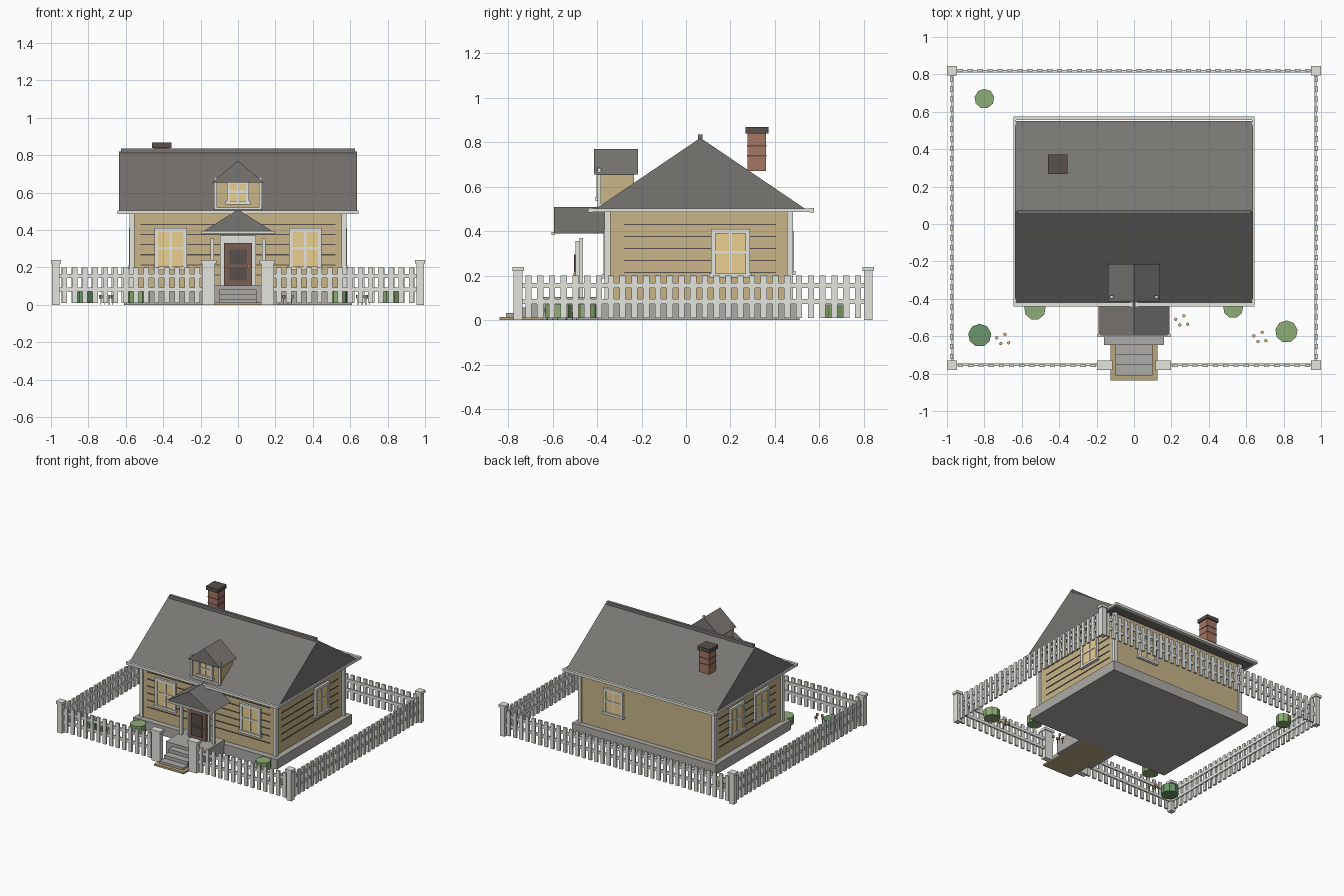
import bpy, bmesh, math
from mathutils import Matrix, Vector

if "Cube" in bpy.data.objects:
    bpy.data.objects.remove(bpy.data.objects["Cube"])

MATS = {}
COL = dict(wall=(0.58, 0.46, 0.25), white=(0.78, 0.78, 0.74), roof=(0.19, 0.18, 0.17), dark=(0.10, 0.08, 0.07),
           stone=(0.42, 0.41, 0.39), glass=(0.82, 0.62, 0.28), door=(0.20, 0.12, 0.09), brick=(0.38, 0.18, 0.13),
           path=(0.50, 0.38, 0.20), leaf=(0.27, 0.42, 0.18), leaf_dark=(0.15, 0.30, 0.15), petal=(0.80, 0.48, 0.22))


def finish(name, bm, color, mat=None):
    """Turn a bmesh into a named, coloured object."""
    if mat:
        bmesh.ops.transform(bm, matrix=mat, verts=bm.verts)
    bmesh.ops.recalc_face_normals(bm, faces=bm.faces)
    me = bpy.data.meshes.new(name)
    bm.to_mesh(me)
    bm.free()
    if color not in MATS:
        MATS[color] = bpy.data.materials.new(color)
        MATS[color].diffuse_color = (*COL[color], 1)
    me.materials.append(MATS[color])
    ob = bpy.data.objects.new(name, me)
    bpy.context.collection.objects.link(ob)
    return ob


def boxes(name, spans, color, mat=None):
    """One object from boxes given as (x0, x1, y0, y1, z0, z1)."""
    bm = bmesh.new()
    for x0, x1, y0, y1, z0, z1 in spans:
        m = Matrix.Translation(((x0 + x1) / 2, (y0 + y1) / 2, (z0 + z1) / 2)) @ \
            Matrix.Diagonal((x1 - x0, y1 - y0, z1 - z0, 1))
        bmesh.ops.create_cube(bm, size=1, matrix=m)
    return finish(name, bm, color, mat)


def gable(name, half, length, rise, mat):
    """Solid triangular roof, gable on local xz, running along local +y."""
    bm = bmesh.new()
    f = bm.faces.new([bm.verts.new(p) for p in ((-half, 0, 0), (half, 0, 0), (0, 0, rise))])
    r = bmesh.ops.extrude_face_region(bm, geom=[f])
    bmesh.ops.translate(bm, vec=(0, length, 0), verts=[v for v in r['geom'] if isinstance(v, bmesh.types.BMVert)])
    bm.faces.ensure_lookup_table()
    if not any(len(g.verts) == 3 and all(abs(v.co.y) < 1e-6 for v in g.verts) for g in bm.faces):
        bm.faces.new([v for v in bm.verts if abs(v.co.y) < 1e-6])
    return finish(name, bm, 'roof', mat)


def face_frame(x, y, angle):
    """Local frame on a wall: x along the wall, -y outward."""
    return Matrix.Translation((x, y, 0)) @ Matrix.Rotation(math.radians(angle), 4, 'Z')


def window(name, mat, w, z0, z1, t=0.02):
    h, zm = w / 2, (z0 + z1) / 2
    boxes(name + "_pane", [(-h + t / 2, h - t / 2, -0.008, 0.005, z0 + t / 2, z1 - t / 2)], 'glass', mat)
    boxes(name + "_frame", [(-h, -h + t, -0.015, 0.005, z0, z1), (h - t, h, -0.015, 0.005, z0, z1),
                            (-h, h, -0.015, 0.005, z1 - t, z1), (-h - 0.008, h + 0.008, -0.02, 0.005, z0 - 0.008, z0 + 0.01),
                            (-0.006, 0.006, -0.013, 0.005, z0, z1), (-h, h, -0.013, 0.005, zm - 0.006, zm + 0.006)],
          'white', mat)


# House body
boxes("foundation", [(-0.61, 0.61, -0.40, 0.51, 0, 0.075)], 'stone')
boxes("walls", [(-0.565, 0.565, -0.355, 0.47, 0.07, 0.5)], 'wall')
boxes("corner_boards", [(x - 0.014, x + 0.014, y - 0.014, y + 0.014, 0.075, 0.495)
                        for x in (-0.567, 0.567) for y in (-0.353, 0.468)], 'white')

# Siding grooves on the front and both sides
rows = [0.16 + 0.054 * i for i in range(6)]
boxes("front_siding", [(-0.52, 0.52, -0.359, -0.35, z - 0.003, z + 0.003) for z in rows], 'dark')
boxes("side_siding", [(s * 0.5645 - 0.0045, s * 0.5645 + 0.0045, -0.28, 0.405, z - 0.003, z + 0.003)
                      for z in rows for s in (-1, 1)], 'dark')

# Windows
for s, side in ((-1, "left"), (1, "right")):
    window(f"front_{side}_window", face_frame(s * 0.36, -0.357, 0), 0.175, 0.195, 0.41)
    window(f"{side}_side_window", face_frame(s * 0.567, 0.2, s * 90), 0.175, 0.2, 0.41)
window("left_side_front_window", face_frame(-0.567, -0.1, -90), 0.175, 0.2, 0.41)
window("back_window", face_frame(0.28, 0.472, 180), 0.165, 0.21, 0.40)

# Main roof with ridge cap and fascia
gable("main_roof", 0.487, 1.27, 0.33, Matrix.Translation((0.635, 0.065, 0.49)) @ Matrix.Rotation(math.pi / 2, 4, 'Z'))
boxes("ridge_cap", [(-0.625, 0.625, 0.053, 0.075, 0.808, 0.836)], 'roof')
boxes("fascia", [(-0.645, 0.645, -0.44, -0.42, 0.485, 0.505), (-0.645, 0.645, 0.555, 0.576, 0.485, 0.505),
                 (-0.645, -0.632, -0.42, 0.555, 0.487, 0.503), (0.632, 0.645, -0.42, 0.555, 0.487, 0.503)], 'white')

# Dormer
boxes("dormer_walls", [(-0.12, 0.12, -0.385, -0.235, 0.505, 0.66)], 'wall')
gable("dormer_roof", 0.138, 0.2, 0.115, Matrix.Translation((0, -0.415, 0.655)))
boxes("dormer_trim", [(s * 0.12 - 0.008, s * 0.12 + 0.008, -0.398, -0.382, 0.515, 0.685) for s in (-1, 1)]
      + [(-0.125, 0.125, -0.4, -0.38, 0.51, 0.522)], 'white')
window("dormer_window", face_frame(0, -0.387, 0), 0.12, 0.545, 0.665, 0.016)

# Chimney
boxes("chimney", [(-0.45, -0.365, 0.276, 0.361, 0.67, 0.842)], 'brick')
boxes("chimney_joints", [(-0.452, -0.363, 0.274, 0.363, z - 0.003, z + 0.003) for z in (0.74, 0.785)], 'dark')
boxes("chimney_cap", [(-0.46, -0.356, 0.267, 0.371, 0.84, 0.868)], 'dark')

# Porch roof, posts and door
gable("porch_roof", 0.19, 0.235, 0.12, Matrix.Translation((0, -0.595, 0.39)))
boxes("porch_fascia", [(-0.197, 0.197, -0.605, -0.59, 0.382, 0.396)], 'white')
boxes("porch_posts", [(s * 0.137 - 0.01, s * 0.137 + 0.01, -0.498, -0.48, 0.10, 0.355) for s in (-1, 1)], 'white')
boxes("door_frame", [(-0.096, -0.073, -0.48, -0.463, 0.10, 0.37), (0.073, 0.096, -0.48, -0.463, 0.10, 0.37),
                     (-0.096, 0.096, -0.48, -0.463, 0.33, 0.37)], 'white')
boxes("door", [(-0.075, 0.075, -0.495, -0.47, 0.105, 0.33)], 'door')
boxes("door_panel", [(-0.047, 0.047, -0.503, -0.49, 0.215, 0.295), (-0.047, 0.047, -0.503, -0.49, 0.13, 0.2)], 'dark')
boxes("door_knob", [(0.052, 0.062, -0.507, -0.49, 0.2, 0.212)], 'petal')

# Stoop, steps and path
boxes("stoop", [(-0.16, 0.16, -0.648, -0.39, 0, 0.105)], 'stone')
for i, (y, z) in enumerate(((-0.70, 0.082), (-0.755, 0.057), (-0.81, 0.032))):
    boxes(f"step_{i + 1}", [(-0.1, 0.1, y, y + 0.06, 0.0, z)], 'stone')
boxes("path", [(-0.125, 0.125, -0.838, -0.39, 0, 0.014)], 'path')


def fence(name, mat, length):
    """Picket run along local +x."""
    n = round(length / 0.0535)
    step = length / n
    boxes(name + "_pickets", [((i + 0.5) * step - 0.014, (i + 0.5) * step + 0.014, -0.01, 0.004, 0.01, 0.2)
                              for i in range(n)], 'white', mat)
    boxes(name + "_rails", [(0, length, -0.004, 0.009, z, z + 0.022) for z in (0.072, 0.144)], 'white', mat)


# Fence runs
fence("front_left_fence", face_frame(-0.955, -0.755, 0), 0.765)
fence("front_right_fence", face_frame(0.19, -0.755, 0), 0.765)
fence("right_fence", face_frame(0.973, -0.735, 90), 1.535)
fence("back_fence", face_frame(0.955, 0.82, 180), 1.91)
fence("left_fence", face_frame(-0.973, 0.80, -90), 1.535)

# Fence corner posts and wider gate posts
for name, places, hx in (("corner", [(s * 0.974, y) for s in (-1, 1) for y in (-0.755, 0.82)], 0.02),
                         ("gate", [(-0.157, -0.755), (0.157, -0.755)], 0.035)):
    boxes(name + "_posts", [(x - hx, x + hx, y - 0.02, y + 0.02, 0, 0.222) for x, y in places], 'white')
    e = hx + 0.007
    boxes(name + "_post_caps", [(x - e, x + e, y - 0.026, y + 0.026, 0.22, 0.24) for x, y in places], 'white')

# Bushes
for i, (x, y, r, c) in enumerate(((-0.825, -0.595, 0.062, 'leaf_dark'), (0.815, -0.575, 0.06, 'leaf'),
                                  (-0.53, -0.455, 0.058, 'leaf'), (0.53, -0.45, 0.054, 'leaf'),
                                  (-0.80, 0.67, 0.053, 'leaf'))):
    bm = bmesh.new()
    bmesh.ops.create_cone(bm, cap_ends=True, segments=9, radius1=r, radius2=r, depth=0.062,
                          matrix=Matrix.Translation((x, y, 0.04)))
    finish(f"bush_{i + 1}", bm, c)

# Flowers in three small clusters
for i, (cx, cy) in enumerate(((-0.70, -0.617), (0.257, -0.518), (0.675, -0.606))):
    heads, stems = bmesh.new(), []
    for dx, dy in ((-0.034, 0.008), (0.01, 0.027), (-0.012, -0.022), (0.03, -0.018)):
        x, y = cx + dx, cy + dy
        bmesh.ops.create_cone(heads, cap_ends=True, segments=8, radius1=0.009, radius2=0.009, depth=0.018,
                              matrix=Matrix.Translation((x, y, 0.043)))
        stems.append((x - 0.002, x + 0.002, y - 0.002, y + 0.002, 0.0, 0.036))
    finish(f"flower_heads_{i + 1}", heads, 'petal')
    boxes(f"flower_stems_{i + 1}", stems, 'leaf')

for m in bpy.data.materials:
    if m.users and not m.is_grease_pencil:
        m.use_nodes = True
        m.node_tree.nodes["Principled BSDF"].inputs["Base Color"].default_value = m.diffuse_color
